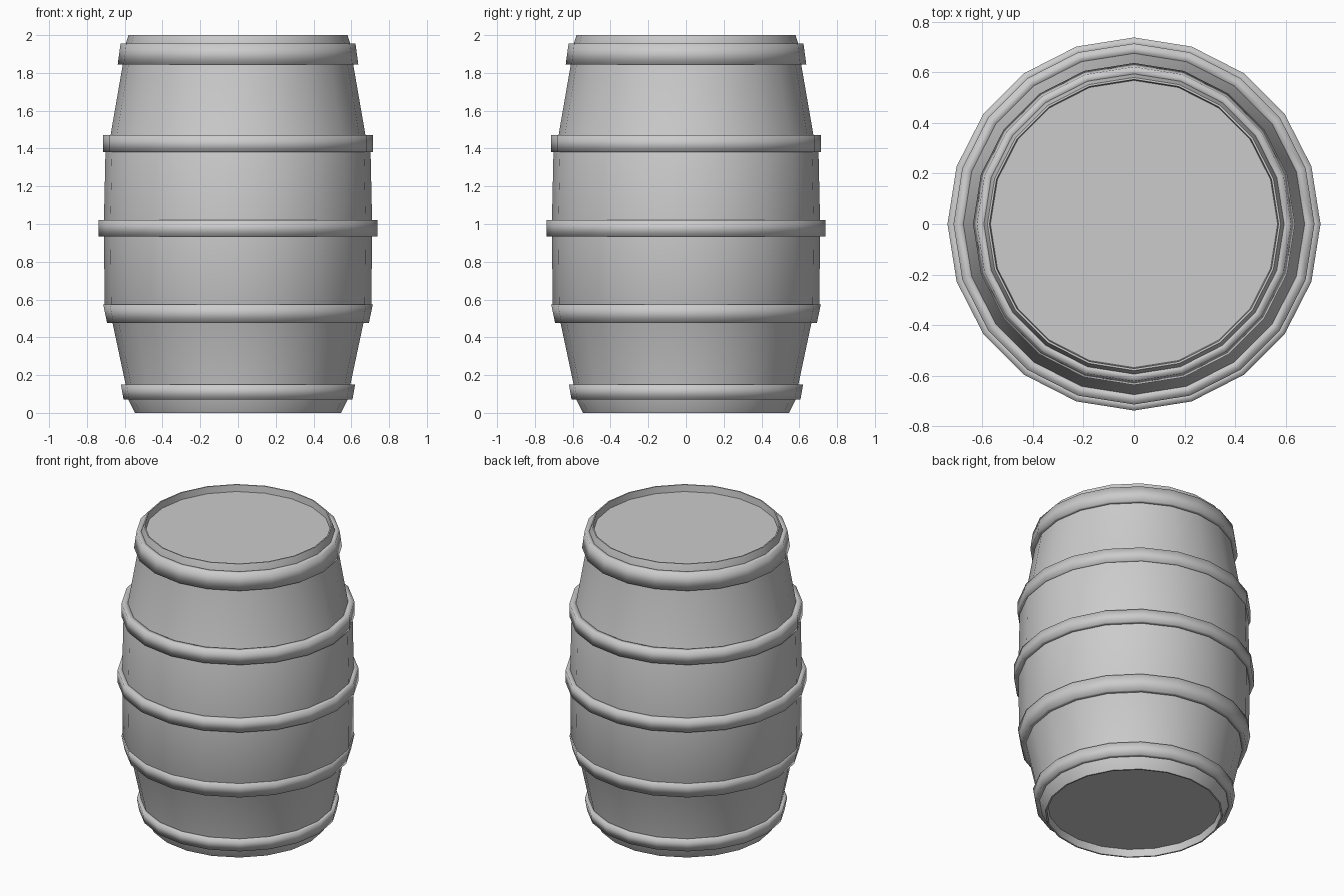
import bpy, bmesh, math

if "Cube" in bpy.data.objects:
    bpy.data.objects.remove(bpy.data.objects["Cube"])

SIDES = 20


def revolve(name, profile, closed=False):
    """Spin an (r, z) profile round z; r = 0 is not needed as open ends get caps."""
    bm = bmesh.new()
    rings = []
    for r, z in profile:
        rings.append([bm.verts.new((r * math.cos(2 * math.pi * i / SIDES),
                                    r * math.sin(2 * math.pi * i / SIDES), z))
                      for i in range(SIDES)])
    pairs = list(zip(rings, rings[1:]))
    if closed:
        pairs.append((rings[-1], rings[0]))
    else:
        bm.faces.new(rings[0])
        bm.faces.new(rings[-1])
    for a, b in pairs:
        for i in range(SIDES):
            j = (i + 1) % SIDES
            bm.faces.new((a[i], a[j], b[j], b[i]))
    bmesh.ops.recalc_face_normals(bm, faces=bm.faces)
    me = bpy.data.meshes.new(name)
    bm.to_mesh(me)
    bm.free()
    ob = bpy.data.objects.new(name, me)
    bpy.context.collection.objects.link(ob)
    bpy.ops.object.select_all(action='DESELECT')
    ob.select_set(True)
    bpy.context.view_layer.objects.active = ob
    if closed:
        bpy.ops.object.shade_smooth()
    else:
        bpy.ops.object.shade_smooth_by_angle(angle=math.radians(35))
    return ob


# Barrel body with recessed heads at both ends
revolve("barrel_body", [
    (0.53, 0.05), (0.535, 0.0), (0.545, 0.0), (0.58, 0.07), (0.595, 0.15),
    (0.664, 0.475), (0.706, 0.575), (0.71, 0.935), (0.71, 1.02), (0.702, 1.38),
    (0.675, 1.47), (0.61, 1.845), (0.594, 1.955), (0.58, 2.0), (0.572, 2.0),
    (0.568, 1.955)])

# Hoops: bottom radius and height, top radius and height, inner radius
hoops = {
    "bottom_hoop": (0.606, 0.07, 0.62, 0.15, 0.57, 0.585),
    "lower_hoop": (0.693, 0.475, 0.714, 0.575, 0.655, 0.69),
    "middle_hoop": (0.738, 0.935, 0.738, 1.02, 0.70, 0.70),
    "upper_hoop": (0.714, 1.38, 0.714, 1.47, 0.69, 0.665),
    "top_hoop": (0.637, 1.845, 0.622, 1.955, 0.60, 0.585),
}
for name, (r0, z0, r1, z1, i0, i1) in hoops.items():
    revolve(name, [(i0, z0), (r0, z0), (r1, z1), (i1, z1)], closed=True)
